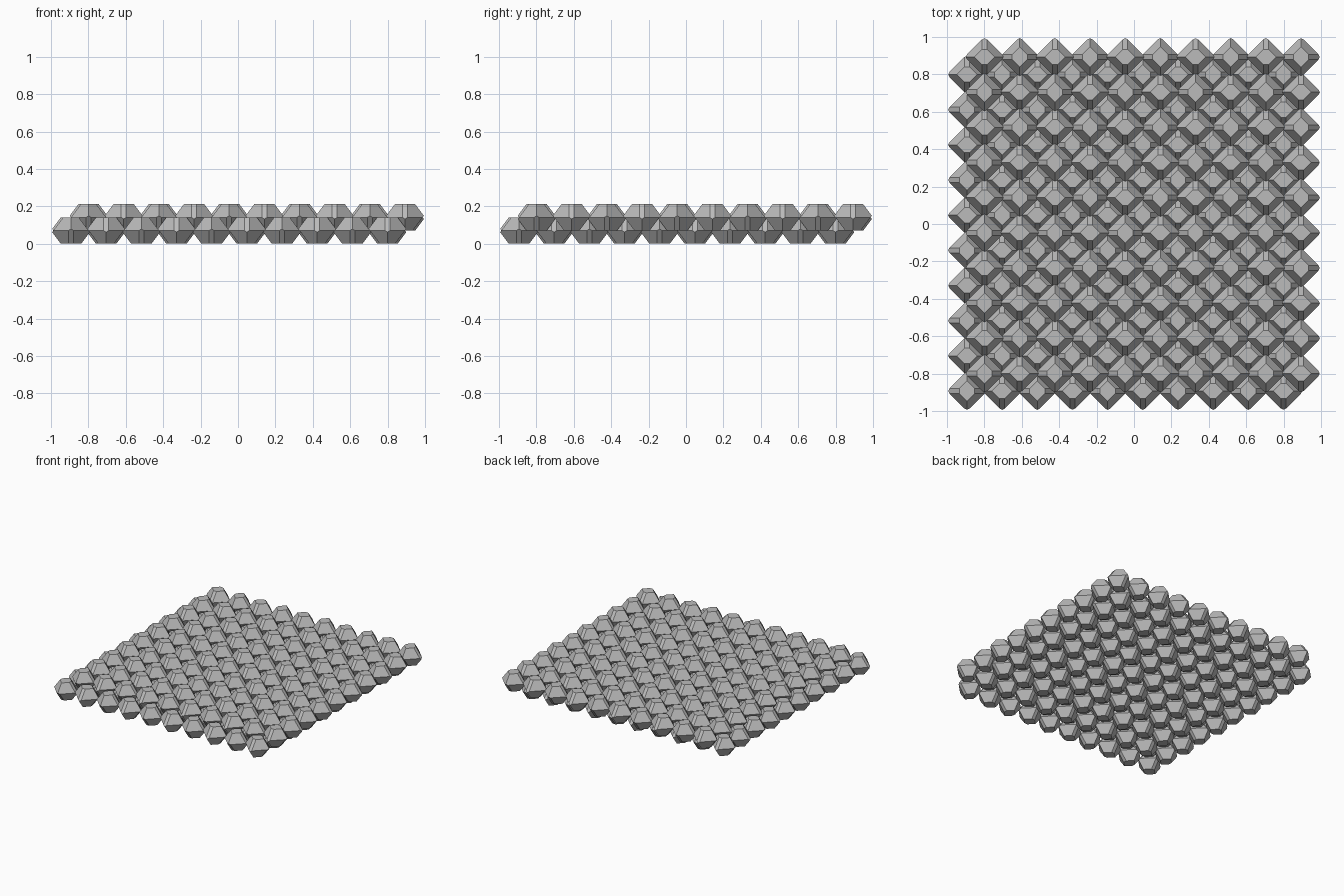
import bpy
import bmesh
from math import pi
from mathutils import Matrix, Vector

if "Cube" in bpy.data.objects:
    bpy.data.objects.remove(bpy.data.objects["Cube"], do_unlink=True)

PITCH = 0.188     # distance between neighbouring cells in a layer
COUNT = 10        # cells along each side
HEIGHT = 0.75     # cell height, in pitches
TILT = 0.75       # lean of the side faces
REACH = (1 + HEIGHT ** 2 / 2) / 2 - HEIGHT ** 2 / 8   # diagonal face distance

grey = bpy.data.materials.new("stone_grey")
grey.use_nodes = True
colour = (0.5, 0.5, 0.5, 1)
grey.diffuse_color = colour
grey.node_tree.nodes["Principled BSDF"].inputs["Base Color"].default_value = colour


def cut(bm, normal, distance):
    """Keep the part where point . normal <= distance, and cap the cut."""
    n = Vector(normal)
    result = bmesh.ops.bisect_plane(
        bm, geom=bm.verts[:] + bm.edges[:] + bm.faces[:], dist=1e-6,
        plane_co=n * (distance / n.length_squared), plane_no=n, clear_outer=True)
    edges = [e for e in result["geom_cut"] if isinstance(e, bmesh.types.BMEdge)]
    if edges:
        bmesh.ops.contextual_create(bm, geom=edges)


def make_cell():
    """Fourteen-sided cell: two hexagons and twelve pentagons."""
    bm = bmesh.new()
    bmesh.ops.create_cube(bm, size=2)
    bmesh.ops.scale(bm, vec=(1, 1, HEIGHT / 2), verts=bm.verts[:])
    for s in (1, -1):
        for t in (1, -1):
            for u in (1, -1):
                cut(bm, (s, t, u * HEIGHT), REACH)
    for s in (1, -1):
        cut(bm, (s, 0, -TILT), 0.5)
        cut(bm, (0, s, TILT), 0.5)
    bmesh.ops.recalc_face_normals(bm, faces=bm.faces[:])
    mesh = bpy.data.meshes.new("cell")
    bm.to_mesh(mesh)
    bm.free()
    return mesh


def make_layer(name, cell, shift, level):
    """Square grid of cells, each turned a quarter from its neighbours."""
    bm = bmesh.new()
    start = shift - (COUNT - 1) / 2
    for i in range(COUNT):
        for j in range(COUNT):
            turn = pi / 2 if (i + j) % 2 == 0 else 0
            piece = cell.copy()
            piece.transform(Matrix.Scale(PITCH, 4)
                            @ Matrix.Translation((start + i, start + j, level))
                            @ Matrix.Rotation(turn, 4, "Z"))
            bm.from_mesh(piece)
            bpy.data.meshes.remove(piece)
    mesh = bpy.data.meshes.new(name)
    bm.to_mesh(mesh)
    bm.free()
    mesh.materials.append(grey)
    bpy.context.scene.collection.objects.link(bpy.data.objects.new(name, mesh))


# Two layers, the upper one resting in the hollows of the lower one
cell = make_cell()
make_layer("lower_cell_layer", cell, -0.25, HEIGHT / 2)
make_layer("upper_cell_layer", cell, 0.25, HEIGHT)
bpy.data.meshes.remove(cell)
